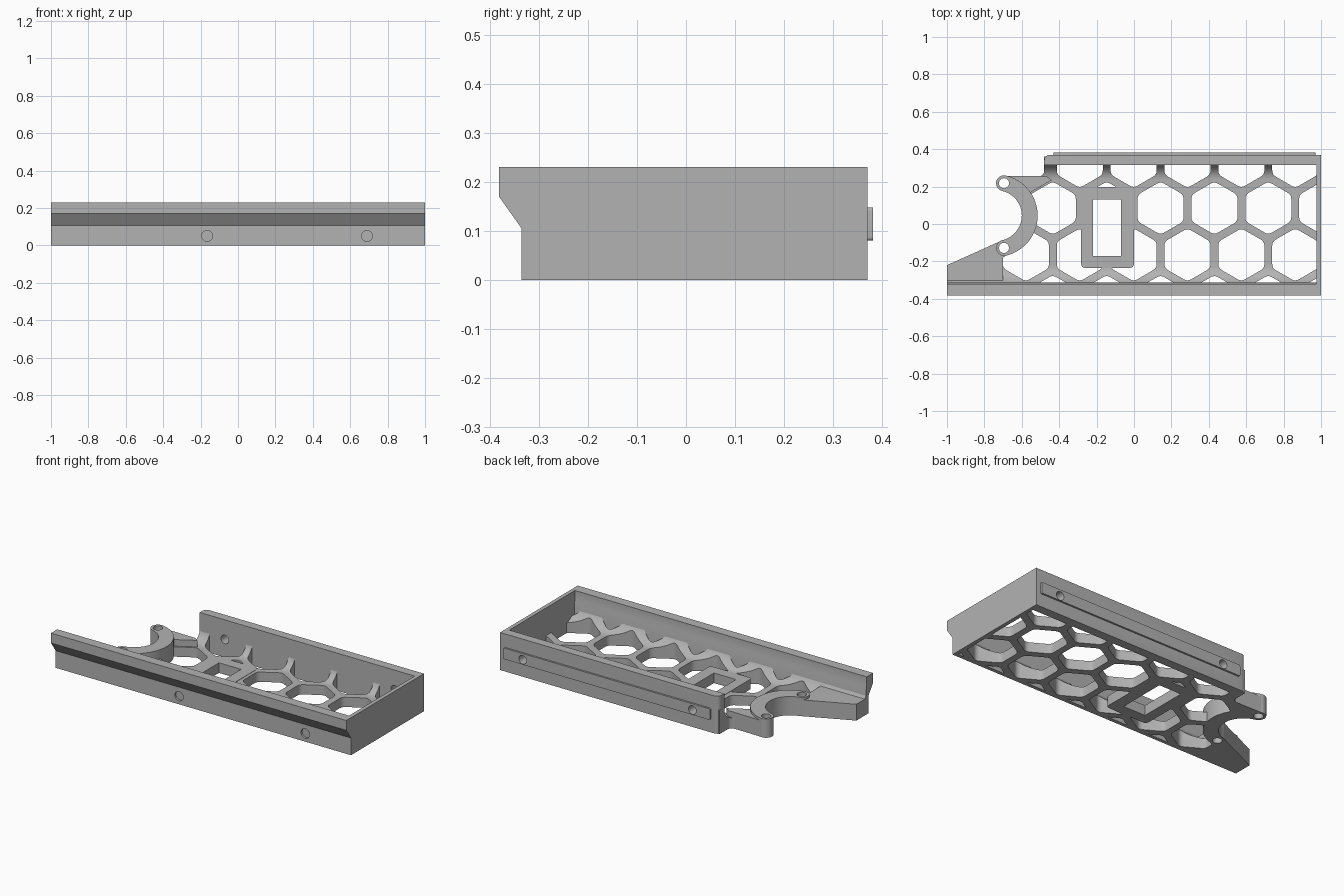
import bpy, bmesh, math
from mathutils import Vector

if "Cube" in bpy.data.objects:
    bpy.data.objects.remove(bpy.data.objects["Cube"])

grey = bpy.data.materials.new("plain grey")
grey.diffuse_color = (0.45, 0.45, 0.45, 1)
grey.use_nodes = True
grey.node_tree.nodes["Principled BSDF"].inputs["Base Color"].default_value = grey.diffuse_color


def finish(bm, name):
    bmesh.ops.recalc_face_normals(bm, faces=bm.faces)
    me = bpy.data.meshes.new(name)
    bm.to_mesh(me)
    bm.free()
    ob = bpy.data.objects.new(name, me)
    bpy.context.collection.objects.link(ob)
    me.materials.append(grey)
    return ob


def add_prism(bm, pts, lo, hi, axis="z"):
    """Extrude a flat outline along z (xy points), x (yz points) or y (xz points)."""
    place = {"z": lambda a, b, h: (a, b, h),
             "x": lambda a, b, h: (h, a, b),
             "y": lambda a, b, h: (a, h, b)}[axis]
    face = bm.faces.new([bm.verts.new(place(a, b, lo)) for a, b in pts])
    out = bmesh.ops.extrude_face_region(bm, geom=[face])
    shift = Vector(place(0, 0, hi - lo))
    bmesh.ops.translate(bm, vec=shift,
                        verts=[v for v in out["geom"] if isinstance(v, bmesh.types.BMVert)])


def prism(name, pts, lo, hi, axis="z"):
    bm = bmesh.new()
    add_prism(bm, pts, lo, hi, axis)
    return finish(bm, name)


def arc(cx, cy, r, a0, a1, n):
    return [(cx + r * math.cos(math.radians(a0 + (a1 - a0) * i / n)),
             cy + r * math.sin(math.radians(a0 + (a1 - a0) * i / n))) for i in range(n + 1)]


def circle(cx, cy, r, n=24):
    return arc(cx, cy, r, 0, 360, n)[:-1]


def rounded(pts, r, n=4):
    """Round the corners of a convex outline."""
    out = []
    for i, p in enumerate(pts):
        p = Vector(p)
        d0 = (Vector(pts[i - 1]) - p).normalized() * r
        d1 = (Vector(pts[(i + 1) % len(pts)]) - p).normalized() * r
        for k in range(n + 1):
            t = k / n
            out.append(tuple(p + d0 * (1 - t) ** 2 + d1 * t ** 2))
    return out


def rect(x0, x1, y0, y1):
    return [(x0, y0), (x1, y0), (x1, y1), (x0, y1)]


def boolean(ob, cutter, op="DIFFERENCE"):
    m = ob.modifiers.new("cut", "BOOLEAN")
    m.object, m.operation, m.solver = cutter, op, "EXACT"
    cutter.hide_render = True
    cutter.hide_viewport = True


FLOOR, TOP = 0.06, 0.23
CX, CY = -0.735, 0.045          # centre of the curved bracket

# Honeycomb tray: floor with curved coves up to both long walls
section = [(-0.33, 0), (-0.33, 0.175)]
section += arc(-0.22, 0.165, 0.105, 180, 270, 10)
section += arc(0.235, 0.145, 0.085, 270, 360, 10)
section += [(0.36, 0.145), (0.36, 0)]
tray = prism("honeycomb_tray", section, -1, 0.99, "x")
outline = [(-1, -0.34), (-1, -0.22), (-0.72, -0.095)]
outline += arc(CX, CY, 0.18, -76, 76, 20)
outline += [(-0.69, 0.255), (-0.52, 0.255)] + arc(-0.51, 0.285, 0.03, -90, 0, 5)
outline += [(-0.48, 0.37), (1, 0.37), (1, -0.34)]
boolean(tray, prism("tray_outline_helper", outline, -0.1, 0.4), "INTERSECT")

# Hexagonal openings in staggered rows
bm = bmesh.new()
pitch, hex_r = 0.288, 0.142
for y, x_first, count in [(0.335, -0.29, 5), (0.085, -0.434, 6),
                          (-0.165, -0.578, 6), (-0.415, -0.434, 6)]:
    for i in range(count):
        hexagon = arc(x_first + i * pitch, y, hex_r, 30, 330, 5)
        add_prism(bm, rounded(hexagon, 0.022), -0.1, 0.4)
boolean(tray, finish(bm, "hexagon_cutter"))

# Long walls: the front one overhangs with a sloped underside
front_wall = prism("front_wall", [(-0.335, 0), (-0.335, 0.105), (-0.381, 0.17), (-0.381, TOP),
                                  (-0.32, TOP), (-0.32, 0.175), (-0.313, 0.15), (-0.313, 0)],
                   -1, 1, "x")
wall_plan = arc(-0.45, 0.34, 0.03, 180, 90, 5) + [(1, 0.37), (1, 0.315), (-0.48, 0.315)]
back_wall = prism("back_wall", wall_plan, 0, TOP)
end_wall = prism("end_wall", rect(0.976, 1, -0.33, 0.36), 0, TOP)
end_top = prism("end_wall_overhang", [(-0.335, 0.105), (-0.381, 0.17), (-0.381, TOP),
                                      (-0.3, TOP), (-0.3, 0.105)], 0.976, 1, "x")

# Raised rail along the back
rail = prism("back_rail", rounded(rect(-0.43, 0.97, 0.08, 0.148), 0.008), 0.365, 0.381, "y")

# Screw holes in the long walls
bm = bmesh.new()
for x in (-0.165, 0.69):
    add_prism(bm, circle(x, 0.05, 0.029), -0.4, -0.323, "y")
boolean(front_wall, finish(bm, "front_hole_cutter"))
bm = bmesh.new()
for x in (-0.31, 0.84):
    add_prism(bm, circle(x, 0.11, 0.026), 0.2, 0.4, "y")
back_holes = finish(bm, "back_hole_cutter")
for part in (back_wall, rail, tray):
    boolean(part, back_holes)

# Frame around the rectangular slot
slot = prism("slot_cutter", rect(-0.22, -0.07, -0.17, 0.13), -0.1, 0.4)
frame = prism("slot_frame", rounded(rect(-0.283, 0, -0.235, 0.197), 0.025), 0, FLOOR + 0.002)
boolean(frame, slot)
boolean(tray, slot)

# Curved bracket with rounded ends, tapered tail and link to the back wall
mid, half, swing = 0.1775, 0.0425, 77
ends = [(CX + mid * math.cos(math.radians(s * swing)),
         CY + mid * math.sin(math.radians(s * swing))) for s in (-1, 1)]
shape = arc(CX, CY, mid + half, -swing, swing, 32)
shape += arc(*ends[1], half, swing, swing + 180, 12)[1:-1]
shape += arc(CX, CY, mid - half, swing, -swing, 32)
shape += arc(*ends[0], half, 180 - swing, 360 - swing, 12)[1:-1]
bracket = prism("curved_bracket", shape, 0, 0.115)
tail = prism("tapered_tail", [(-1, -0.32), (-1, -0.22), (-0.715, -0.092), (-0.68, -0.1),
                              (-0.60, -0.115), (-0.66, -0.15), (-0.70, -0.18), (-0.70, -0.32)],
             0, 0.1)
link = prism("bracket_link", [(-0.69, 0.225), (-0.69, 0.258), (-0.47, 0.255), (-0.44, 0.235),
                              (-0.56, 0.165)], 0, 0.1)
bm = bmesh.new()
for cx, cy in ends:
    add_prism(bm, circle(cx, cy, 0.027), -0.1, 0.4)
bolt_holes = finish(bm, "bolt_hole_cutter")
for part in (bracket, tail, link, tray):
    boolean(part, bolt_holes)

# Smooth the curved faces, keeping edges sharp
for part in (tray, front_wall, back_wall, rail, frame, bracket, tail, link):
    bpy.ops.object.select_all(action="DESELECT")
    part.select_set(True)
    bpy.context.view_layer.objects.active = part
    for m in list(part.modifiers):
        bpy.ops.object.modifier_apply(modifier=m.name)
    bpy.ops.object.shade_smooth_by_angle(angle=math.radians(30))
